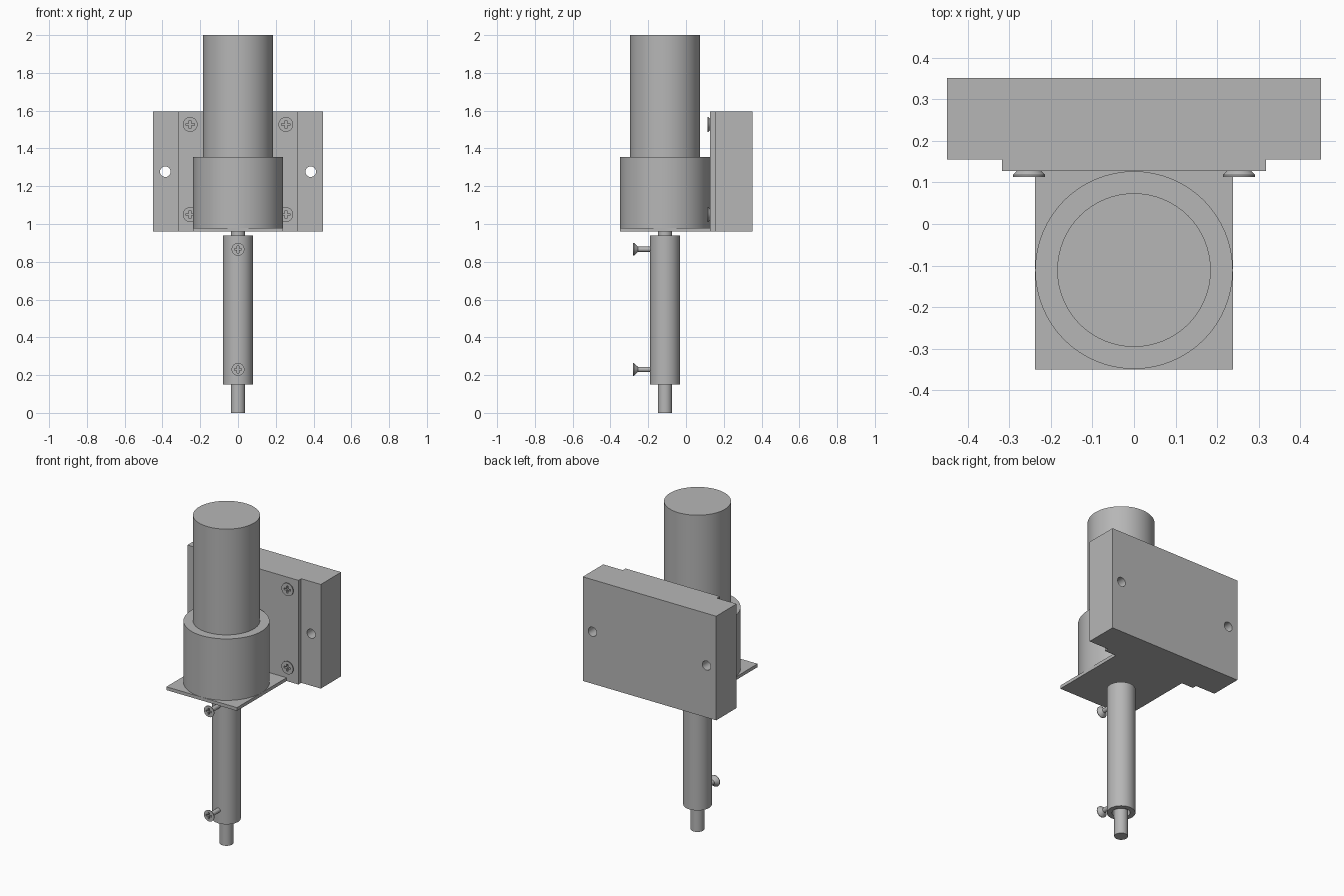
import bpy
import bmesh
from math import pi
from mathutils import Matrix, Vector

cube = bpy.data.objects.get("Cube")
if cube:
    bpy.data.objects.remove(cube, do_unlink=True)

GREY = (0.47, 0.47, 0.47, 1.0)
metal = bpy.data.materials.new("grey_metal")
metal.use_nodes = True
metal.diffuse_color = GREY
metal.node_tree.nodes["Principled BSDF"].inputs["Base Color"].default_value = GREY

AXIS_Y = -0.111   # centre line of motor and shaft
BASE, TOP = 0.96, 1.595


def finish(name, bm):
    mesh = bpy.data.meshes.new(name)
    bmesh.ops.recalc_face_normals(bm, faces=bm.faces)
    bm.to_mesh(mesh)
    bm.free()
    mesh.materials.append(metal)
    obj = bpy.data.objects.new(name, mesh)
    bpy.context.collection.objects.link(obj)
    return obj


def smooth(obj):
    bpy.ops.object.select_all(action="DESELECT")
    obj.select_set(True)
    bpy.context.view_layer.objects.active = obj
    bpy.ops.object.shade_smooth_by_angle(angle=pi / 6)


def box(name, low, high):
    bm = bmesh.new()
    low, high = Vector(low), Vector(high)
    size = Matrix.Diagonal((*(high - low), 1))
    bmesh.ops.create_cube(bm, size=1, matrix=Matrix.Translation((low + high) / 2) @ size)
    return finish(name, bm)


def lathe(name, profile, steps=64, location=(0, AXIS_Y, 0)):
    """Spin (radius, height) points around the vertical axis."""
    bm = bmesh.new()
    verts = [bm.verts.new((r, 0, z)) for r, z in profile]
    edges = [bm.edges.new(pair) for pair in zip(verts, verts[1:])]
    bmesh.ops.spin(bm, geom=verts + edges, cent=(0, 0, 0), axis=(0, 0, 1),
                   angle=2 * pi, steps=steps)
    bmesh.ops.remove_doubles(bm, verts=bm.verts, dist=1e-5)
    obj = finish(name, bm)
    obj.location = location
    smooth(obj)
    return obj


def cylinder(name, radius, bottom, top):
    return lathe(name, [(0, bottom), (radius, bottom), (radius, top), (0, top)])


def cut(obj, cutter):
    mod = obj.modifiers.new("cut", "BOOLEAN")
    mod.operation = "DIFFERENCE"
    mod.solver = "EXACT"
    mod.object = cutter
    bpy.context.view_layer.objects.active = obj
    bpy.ops.object.modifier_apply(modifier=mod.name)
    bpy.data.objects.remove(cutter, do_unlink=True)


def screw(name, location, radius, length):
    """Countersunk cross-head screw whose head faces the front."""
    shank, neck = radius * 0.4, radius * 0.75
    obj = lathe(name, [(0, 0), (radius, 0), (radius, -radius * 0.12),
                       (shank, -neck), (shank, -length), (0, -length)], 32, (0, 0, 0))
    long, thin, deep = radius * 0.55, radius * 0.14, radius * 0.4
    for x, y in ((long, thin), (thin, long)):
        cut(obj, box("cross_cutter", (-x, -y, -deep), (x, y, deep)))
    smooth(obj)
    obj.rotation_euler = (pi / 2, 0, 0)
    obj.location = location


# Motor, gearbox and output shaft
cylinder("motor_body", 0.185, 1.355, 2.0)
cylinder("gearbox", 0.238, 0.98, 1.355)
cylinder("motor_shaft", 0.038, 0.85, 0.98)
cylinder("lower_shaft", 0.038, 0, 0.30)

# Hollow coupling sleeve
lathe("coupling_sleeve", [(0.079, 0.15), (0.079, 0.94), (0.05, 0.94),
                          (0.05, 0.15), (0.079, 0.15)])

# Angle bracket
box("bracket_foot", (-0.238, -0.35, BASE), (0.238, 0.13, 0.98))
box("bracket_back", (-0.318, 0.128, BASE), (0.318, 0.156, TOP))

# Mounting block with two through holes
block = box("mounting_block", (-0.45, 0.155, BASE), (0.45, 0.352, TOP))
for x in (-0.385, 0.385):
    drill = cylinder("hole_cutter", 0.028, -0.5, 0.5)
    drill.rotation_euler = (pi / 2, 0, 0)
    drill.location = (x, 0.25, 1.277)
    bpy.context.view_layer.update()
    cut(block, drill)
smooth(block)

# Bracket screws and coupling set screws
for side, x in (("right", -0.253), ("left", 0.253)):
    for level, z in (("lower", 1.05), ("upper", 1.527)):
        screw(f"{level}_{side}_bracket_screw", (x, 0.113, z), 0.039, 0.15)
for level, z in (("lower", 0.23), ("upper", 0.866)):
    screw(f"{level}_set_screw", (0, -0.28, z), 0.034, 0.13)
